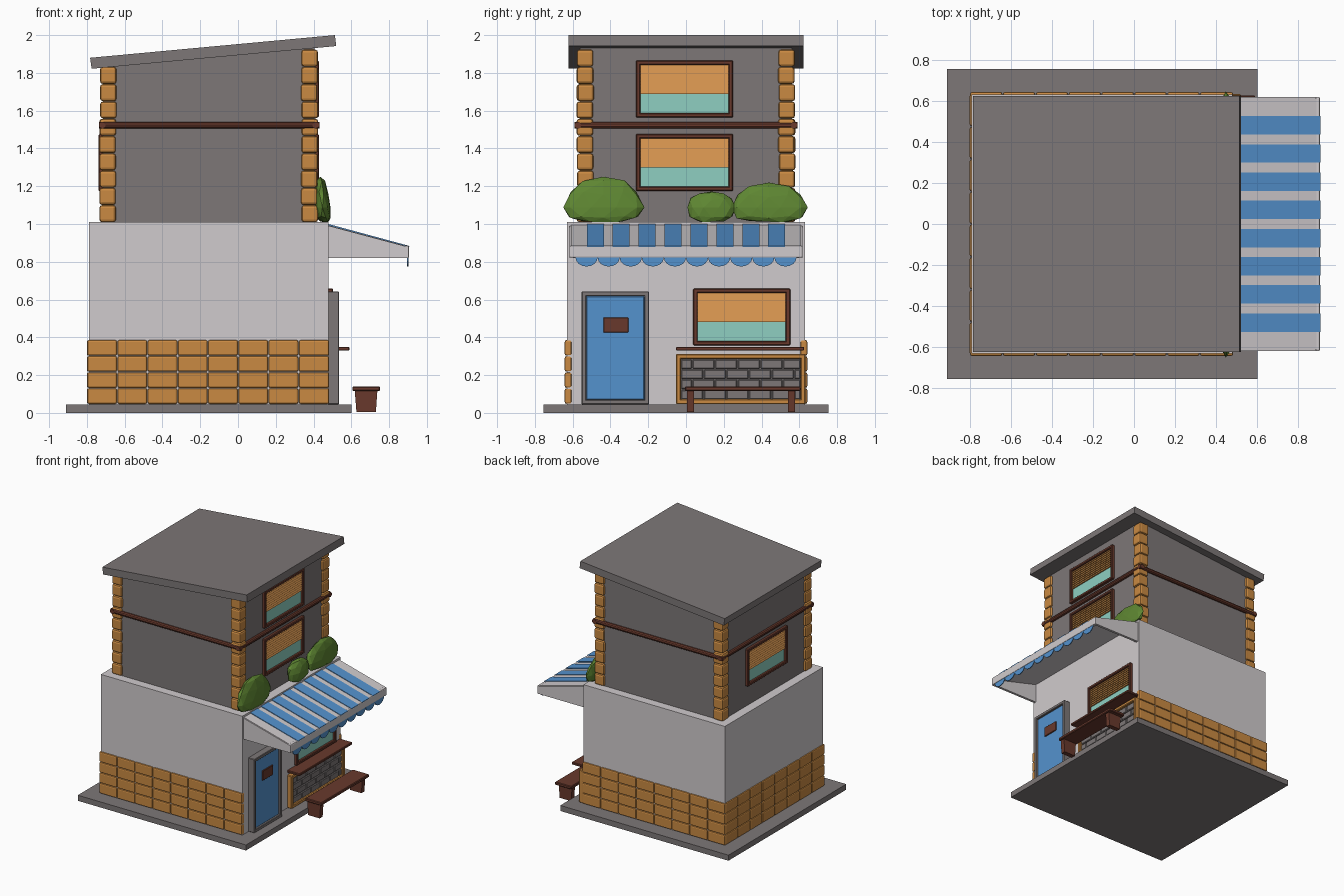
import bpy, bmesh, math, random
from mathutils import Matrix, Vector

if "Cube" in bpy.data.objects:
    bpy.data.objects.remove(bpy.data.objects["Cube"])

random.seed(4)

def material(name, r, g, b):
    lin = [((c / 255 + 0.055) / 1.055) ** 2.4 for c in (r, g, b)]
    m = bpy.data.materials.new(name)
    m.diffuse_color = (*lin, 1)
    m.use_nodes = True
    m.node_tree.nodes["Principled BSDF"].inputs["Base Color"].default_value = m.diffuse_color
    return m

GREY = material("grey plaster", 125, 119, 119)
WHITE = material("off white", 208, 203, 205)
STONE = material("ochre stone", 202, 138, 66)
WOOD = material("dark brown wood", 104, 57, 44)
BLUE = material("blue", 84, 146, 206)
LEAF = material("leaf green", 94, 134, 50)
GLASS = material("pale teal glass", 142, 207, 193)
BLIND = material("orange blind", 208, 144, 76)

def finish(name, bm, mat):
    bmesh.ops.recalc_face_normals(bm, faces=bm.faces[:])
    me = bpy.data.meshes.new(name)
    bm.to_mesh(me)
    bm.free()
    me.materials.append(mat)
    ob = bpy.data.objects.new(name, me)
    bpy.context.collection.objects.link(ob)
    return ob

def boxes(name, mat, spans, bevel=0.0, segments=2):
    """One object from (x0, x1, y0, y1, z0, z1) boxes, with rounded edges."""
    bm = bmesh.new()
    for x0, x1, y0, y1, z0, z1 in spans:
        m = (Matrix.Translation(((x0 + x1) / 2, (y0 + y1) / 2, (z0 + z1) / 2))
             @ Matrix.Diagonal((x1 - x0, y1 - y0, z1 - z0, 1)))
        bmesh.ops.create_cube(bm, size=1, matrix=m)
    if bevel:
        bmesh.ops.bevel(bm, geom=bm.edges[:], offset=bevel, segments=segments,
                        profile=0.5, affect='EDGES')
    return finish(name, bm, mat)

def prisms(name, mat, profile, ranges):
    """Extrude an (x, z) profile along y over each (y0, y1)."""
    bm = bmesh.new()
    for y0, y1 in ranges:
        face = bm.faces.new([bm.verts.new((x, y0, z)) for x, z in profile])
        new = bmesh.ops.extrude_face_region(bm, geom=[face])["geom"]
        bmesh.ops.translate(bm, vec=(0, y1 - y0, 0),
                            verts=[v for v in new if isinstance(v, bmesh.types.BMVert)])
    return finish(name, bm, mat)

def frame(x0, x1, y0, y1, z0, z1, t):
    """Four bars of a rectangular frame facing x."""
    return [(x0, x1, y0, y0 + t, z0, z1), (x0, x1, y1 - t, y1, z0, z1),
            (x0, x1, y0 + t / 2, y1 - t / 2, z0, z0 + t),
            (x0, x1, y0 + t / 2, y1 - t / 2, z1 - t, z1)]

# base slab and ground floor
boxes("base_slab", GREY, [(-0.91, 0.60, -0.755, 0.755, 0, 0.045)])
boxes("ground_floor_walls", WHITE, [(-0.79, 0.48, -0.63, 0.63, 0.04, 1.01)])

# stone cladding on the front, back and left of the ground floor
spans = []
row = 0.085
for r in range(4):
    z0, z1 = 0.048 + r * row, 0.048 + (r + 1) * row - 0.003
    for c in range(8):
        w = 1.28 / 8
        x0, x1 = -0.798 + c * w, -0.798 + (c + 1) * w - 0.003
        for s in (-1, 1):
            ya, yb = sorted((s * 0.605, s * 0.642))
            spans.append((x0, x1 + (0.004 if c == 7 else 0), ya, yb, z0, z1))
        w = 1.27 / 8
        y0 = -0.635 + c * w
        spans.append((-0.80, -0.76, y0, y0 + w - 0.003, z0, z1))
boxes("stone_cladding", STONE, spans, 0.009)

# upper floor with a sloping top, and the sloping roof slab
prisms("upper_floor_walls", GREY, [(-0.715, 1.0), (0.405, 1.0), (0.405, 1.94), (-0.715, 1.84)],
       [(-0.56, 0.56)])
prisms("roof_slab", GREY, [(-0.775, 1.822), (0.52, 1.942), (0.513, 2.0), (-0.783, 1.88)],
       [(-0.622, 0.622)])

# stacked corner stones
spans = []
for x0, x1, n in ((-0.732, -0.645, 9), (0.335, 0.422, 10)):
    for y0, y1 in ((-0.577, -0.49), (0.49, 0.577)):
        for i in range(n):
            z = 1.01 + i * 0.0915
            j = random.uniform(-0.003, 0.003)
            spans.append((x0 + j, x1 + j, y0 - j, y1 - j, z, z + 0.0895))
boxes("corner_stones", STONE, spans, 0.014)

# round timber band around the upper floor
bm = bmesh.new()
for y in (-0.572, 0.572):
    bmesh.ops.create_cone(bm, cap_ends=True, segments=10, radius1=0.018, radius2=0.018, depth=1.167,
                          matrix=Matrix.Translation((-0.153, y, 1.523)) @ Matrix.Rotation(math.pi / 2, 4, 'Y'))
for x in (-0.718, 0.411):
    bmesh.ops.create_cone(bm, cap_ends=True, segments=10, radius1=0.018, radius2=0.018, depth=1.18,
                          matrix=Matrix.Translation((x, 0, 1.523)) @ Matrix.Rotation(math.pi / 2, 4, 'X'))
finish("timber_band", bm, WOOD)

# windows: frame, glass plate and a half-drawn slatted blind
def window(name, wall_x, side, yc, z0):
    y0, y1, z1 = yc - 0.257, yc + 0.257, z0 + 0.302
    def sx(a, b):
        return sorted((wall_x + side * a, wall_x + side * b))
    boxes(name + "_frame", WOOD, frame(*sx(-0.01, 0.023), y0, y1, z0, z1, 0.024), 0.005, 1)
    boxes(name + "_glass", GLASS, [(*sx(-0.002, 0.003), y0 + 0.015, y1 - 0.015, z0 + 0.015, z1 - 0.015)])
    bottom, n = z0 + 0.124, 9
    h = (z1 - 0.02 - bottom) / n
    profile = [(wall_x, bottom)]
    for i in range(n):      # saw-tooth slats
        profile += [(wall_x + side * 0.014, bottom + i * h),
                    (wall_x + side * 0.006, bottom + (i + 1) * h)]
    profile.append((wall_x, z1 - 0.02))
    prisms(name + "_blind", BLIND, profile, [(y0 + 0.018, y1 - 0.018)])

window("upper_window", 0.405, 1, -0.008, 1.564)
window("middle_window", 0.405, 1, -0.008, 1.174)
window("rear_window", -0.715, -1, 0.0, 1.174)
window("shop_window", 0.48, 1, 0.295, 0.357)

# door
boxes("door_frame", GREY, frame(0.47, 0.535, -0.553, -0.195, 0.045, 0.643, 0.025), 0.004, 1)
boxes("door", BLUE, [(0.47, 0.522, -0.53, -0.218, 0.068, 0.62)], 0.006, 1)
boxes("door_plate", WOOD, [(0.515, 0.53, -0.438, -0.305, 0.425, 0.505)], 0.003, 1)

# framed brick panel under the shop window, with sill
boxes("panel_frame", STONE, frame(0.47, 0.52, -0.053, 0.633, 0.046, 0.312, 0.027), 0.005, 1)
boxes("panel_backing", GREY, [(0.47, 0.495, -0.04, 0.62, 0.06, 0.30)])
spans = []
left, right = -0.025, 0.605
for r in range(4):
    z = 0.072 + r * 0.0535
    y = left - (0.06 if r % 2 else 0)
    while y < right - 0.01:
        a, b = max(y, left), min(y + 0.116, right)
        spans.append((0.485, 0.508, a, b, z, z + 0.05))
        y += 0.12
boxes("panel_bricks", GREY, spans, 0.005, 1)
boxes("window_sill", WOOD, [(0.47, 0.59, -0.053, 0.625, 0.33, 0.35)], 0.004, 1)

# bench with two tapered legs
boxes("bench_seat", WOOD, [(0.605, 0.752, -0.005, 0.608, 0.115, 0.14)], 0.005, 1)
prisms("bench_legs", WOOD, [(0.627, 0.005), (0.73, 0.005), (0.738, 0.12), (0.618, 0.12)],
       [(0.005, 0.043), (0.54, 0.578)])

# awning: hollow wedge with striped top, rounded lip and scalloped edge
prisms("awning_top", WHITE, [(0.475, 0.975), (0.89, 0.865), (0.905, 0.88), (0.475, 0.995)], [(-0.61, 0.61)])
prisms("awning_sides", WHITE, [(0.475, 0.82), (0.903, 0.82), (0.903, 0.878), (0.475, 0.992)],
       [(-0.618, -0.598), (0.598, 0.618)])
boxes("awning_lip", WHITE, [(0.88, 0.906, -0.618, 0.618, 0.82, 0.885)], 0.008)
prisms("awning_stripes", BLUE, [(0.478, 0.992), (0.906, 0.878), (0.907, 0.884), (0.478, 1.0)],
       [(-0.48 + i * 0.1372 - 0.045, -0.48 + i * 0.1372 + 0.045) for i in range(8)])

bm = bmesh.new()
for i in range(10):
    yc = -0.5265 + i * 0.117
    arc = [(yc + 0.0585 * math.cos(math.pi * k / 8), 0.822 - 0.047 * math.sin(math.pi * k / 8))
           for k in range(9)]
    face = bm.faces.new([bm.verts.new((0.896, y, z)) for y, z in arc])
    new = bmesh.ops.extrude_face_region(bm, geom=[face])["geom"]
    bmesh.ops.translate(bm, vec=(0.006, 0, 0), verts=[v for v in new if isinstance(v, bmesh.types.BMVert)])
finish("awning_scallops", bm, BLUE)

# faceted bushes with flattened undersides on the ledge
for i, (y0, y1, top) in enumerate(((-0.66, -0.216, 1.25), (0.0, 0.27, 1.175), (0.23, 0.648, 1.215))):
    bm = bmesh.new()
    bmesh.ops.create_icosphere(bm, subdivisions=2, radius=1)
    for v in bm.verts:
        k = random.uniform(0.92, 1.02)
        x, y, z = v.co
        height = (top - 1.085) * z if z > 0 else 0.078 * max(-1, z * 1.4)
        v.co = Vector((0.447 + 0.045 * x * k - 0.012 * z, (y0 + y1) / 2 + (y1 - y0) / 2 * y * k, 1.088 + height * k))
    finish(f"bush_{i + 1}", bm, LEAF)
